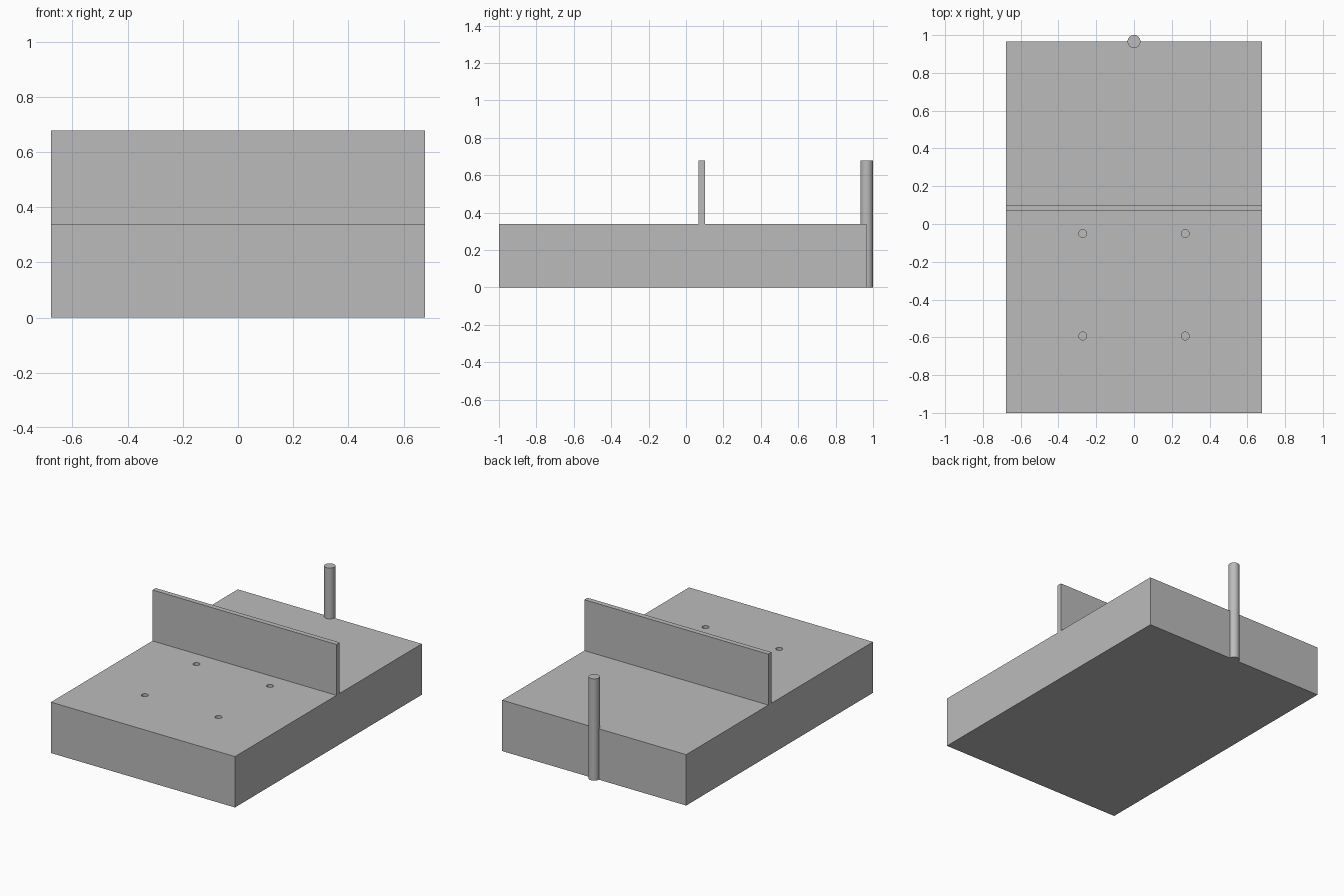
import bpy
import math

U = 2 / 59  # one design unit; overall length is 59 units

cube = bpy.data.objects.get("Cube")
if cube:
    bpy.data.objects.remove(cube, do_unlink=True)

grey = bpy.data.materials.new("plain_grey")
grey.use_nodes = True
colour = (0.5, 0.5, 0.5, 1)
grey.diffuse_color = colour
grey.node_tree.nodes["Principled BSDF"].inputs["Base Color"].default_value = colour


def box(name, size, centre):
    bpy.ops.mesh.primitive_cube_add(size=1, location=centre)
    ob = bpy.context.object
    ob.name = name
    ob.scale = size
    bpy.ops.object.transform_apply(location=False, rotation=False, scale=True)
    ob.data.materials.append(grey)
    return ob


def cylinder(name, radius, depth, centre):
    bpy.ops.mesh.primitive_cylinder_add(vertices=48, radius=radius, depth=depth, location=centre)
    ob = bpy.context.object
    ob.name = name
    ob.data.materials.append(grey)
    bpy.ops.object.shade_smooth_by_angle(angle=math.radians(30))
    return ob


# Base block, with its back face on the axis of the rod
back = 1 - U
base = box("base_block", (40 * U, 58 * U, 10 * U), (0, back - 29 * U, 5 * U))

# Four blind screw holes in the front half
for x in (-8, 8):
    for y in (12, 28):
        cutter = cylinder("hole_cutter", 0.021, 10 * U, (x * U, y * U - 1, 10 * U))
        cutter.hide_render = True
        cut = base.modifiers.new("screw_hole", 'BOOLEAN')
        cut.operation = 'DIFFERENCE'
        cut.solver = 'EXACT'
        cut.object = cutter
        bpy.context.view_layer.objects.active = base
        bpy.ops.object.modifier_apply(modifier=cut.name)
        bpy.data.objects.remove(cutter, do_unlink=True)

# Upright wall across the middle
box("divider_wall", (40 * U, U, 10 * U), (0, 32 * U - 1, 15 * U))

# Tall rod at the back edge
cylinder("back_rod", U, 20 * U, (0, back, 10 * U))
